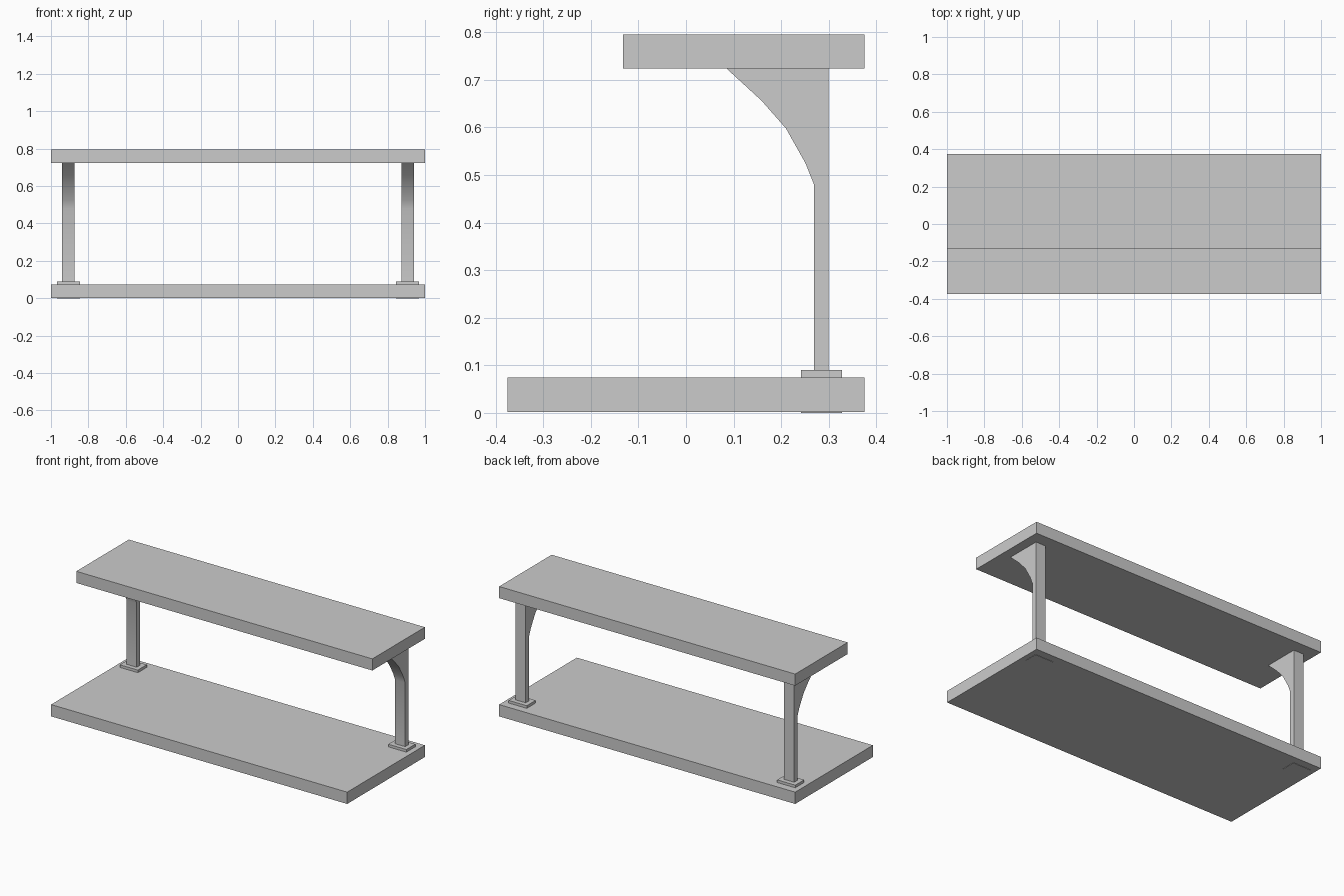
import bpy, bmesh, math

if "Cube" in bpy.data.objects:
    bpy.data.objects.remove(bpy.data.objects["Cube"])


def box(name, x, y, z):
    """Box from (min, max) ranges along each axis."""
    bpy.ops.mesh.primitive_cube_add(size=1, location=[(a + b) / 2 for a, b in (x, y, z)])
    ob = bpy.context.object
    ob.name = name
    ob.scale = [b - a for a, b in (x, y, z)]
    bpy.ops.object.transform_apply(location=False, rotation=False, scale=True)
    return ob


def bracket_post(name, cx, half):
    """Post and curved bracket: one side profile extruded along x."""
    profile = [(0.300, 0.085), (0.300, 0.724), (0.085, 0.724), (0.159, 0.656),
               (0.210, 0.598), (0.251, 0.525), (0.269, 0.480), (0.269, 0.085)]
    bm = bmesh.new()
    face = bm.faces.new([bm.verts.new((cx - half, y, z)) for y, z in profile])
    ext = bmesh.ops.extrude_face_region(bm, geom=[face])
    moved = [g for g in ext["geom"] if isinstance(g, bmesh.types.BMVert)]
    bmesh.ops.translate(bm, verts=moved, vec=(2 * half, 0, 0))
    bmesh.ops.recalc_face_normals(bm, faces=bm.faces)
    mesh = bpy.data.meshes.new(name)
    bm.to_mesh(mesh)
    bm.free()
    ob = bpy.data.objects.new(name, mesh)
    bpy.context.collection.objects.link(ob)
    bpy.ops.object.select_all(action="DESELECT")
    ob.select_set(True)
    bpy.context.view_layer.objects.active = ob
    bpy.ops.object.shade_smooth_by_angle(angle=math.radians(25))


# Boards
box("lower_board", (-1, 1), (-0.375, 0.375), (0.002, 0.074))
box("upper_shelf", (-1, 1), (-0.132, 0.375), (0.724, 0.795))

# Posts with clamping plates that pass through the lower board
for side, s in (("left", -1), ("right", 1)):
    cx = 0.907 * s
    bracket_post(side + "_post", cx, 0.034)
    box(side + "_foot_plate", (cx - 0.061, cx + 0.061), (0.242, 0.328), (0, 0.09))
